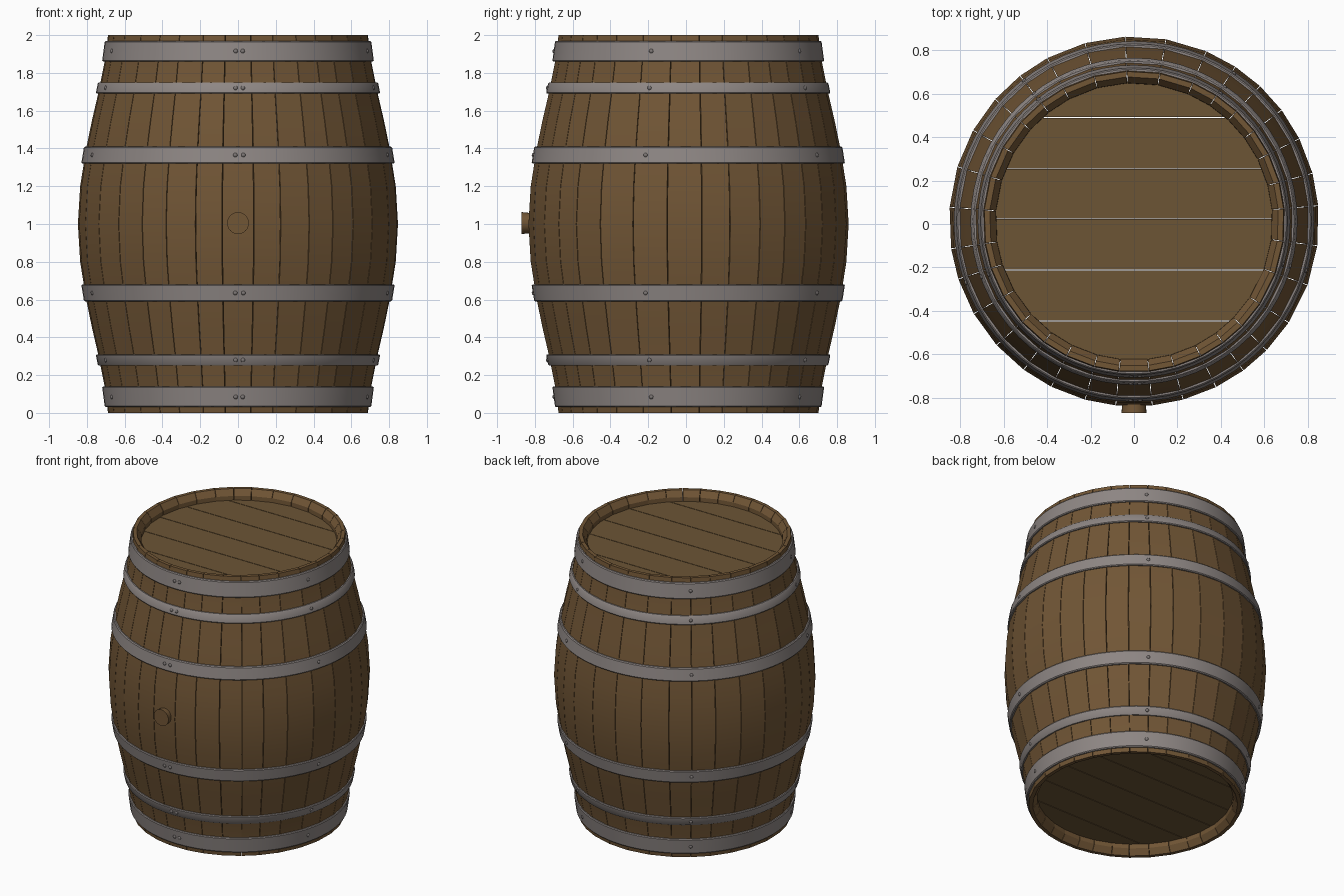
import bpy, bmesh, math, random
from mathutils import Matrix, Vector

if "Cube" in bpy.data.objects:
    bpy.data.objects.remove(bpy.data.objects["Cube"])

random.seed(4)
CY = 0.012  # barrel axis sits slightly back to balance the bung


def material(name, rgb):
    m = bpy.data.materials.new(name)
    m.diffuse_color = (*rgb, 1)
    m.use_nodes = True
    m.node_tree.nodes["Principled BSDF"].inputs["Base Color"].default_value = m.diffuse_color
    return m


WOOD = material("stave wood", (0.165, 0.092, 0.036))
HEAD = material("head wood", (0.15, 0.09, 0.036))
IRON = material("hoop iron", (0.27, 0.24, 0.23))
RIVET = material("rivet iron", (0.2, 0.18, 0.175))

# Bulging outline: (height, radius), symmetric about z = 1
HALF = [(0, .69), (.15, .71), (.3, .74), (.45, .775), (.6, .806), (.8, .838), (1, .85)]
OUT = HALF + [(2 - z, r) for z, r in HALF[-2::-1]]


def radius(z):
    for (z0, r0), (z1, r1) in zip(OUT, OUT[1:]):
        if z <= z1:
            return r0 + (r1 - r0) * (z - z0) / (z1 - z0)
    return OUT[-1][1]


def finish(bm, name, mat, smooth=None):
    bmesh.ops.recalc_face_normals(bm, faces=bm.faces)
    me = bpy.data.meshes.new(name)
    bm.to_mesh(me)
    bm.free()
    me.materials.append(mat)
    ob = bpy.data.objects.new(name, me)
    bpy.context.collection.objects.link(ob)
    ob.location.y = CY
    if smooth:
        bpy.ops.object.select_all(action='DESELECT')
        ob.select_set(True)
        bpy.context.view_layer.objects.active = ob
        bpy.ops.object.shade_smooth_by_angle(angle=math.radians(smooth))
    return ob


def sweep(bm, profile, angles, closed):
    """Sweep a closed (z, r) profile around the axis."""
    rings = [[bm.verts.new((r * math.cos(a), r * math.sin(a), z)) for z, r in profile]
             for a in angles]
    n = len(profile)
    pairs = list(zip(rings, rings[1:]))
    if closed:
        pairs.append((rings[-1], rings[0]))
    for A, B in pairs:
        for i in range(n):
            j = (i + 1) % n
            bm.faces.new((A[i], A[j], B[j], B[i]))
    if not closed:
        bm.faces.new(rings[0])
        bm.faces.new(rings[-1])


# Staves of slightly varied width, chamfered inside at both ends
stave_profile = OUT + [(2, .665), (1.96, .637), (1.9, .635), (1.4, .76), (1, .79),
                       (.6, .76), (.1, .635), (.04, .637), (0, .665)]
N = 32
widths = [random.uniform(.82, 1.18) for _ in range(N)]
widths[0] = 1.0
scale = 2 * math.pi / sum(widths)
bm = bmesh.new()
a = -math.pi / 2 - widths[0] * scale / 2
for w in widths:
    b = a + w * scale
    sweep(bm, stave_profile, [a + .002, b - .002], False)
    a = b
finish(bm, "staves", WOOD, 9)


# Round heads made of straight planks
def head(name, z0, z1):
    R = .645
    edges = [-R, -.458, -.223, .012, .242, .477, R]
    bm = bmesh.new()
    for y0, y1 in zip(edges, edges[1:]):
        y0, y1 = y0 + .002, y1 - .002
        ys = [y0 + (y1 - y0) * i / 10 for i in range(11)]
        half = [math.sqrt(R * R - y * y) for y in ys]
        outline = list(zip(half, ys)) + [(-x, y) for x, y in zip(half[::-1], ys[::-1])]
        face = bm.faces.new([bm.verts.new((x, y, z0)) for x, y in outline])
        ext = bmesh.ops.extrude_face_region(bm, geom=[face], use_keep_orig=True)
        for v in ext["geom"]:
            if isinstance(v, bmesh.types.BMVert):
                v.co.z = z1
    finish(bm, name, HEAD)


head("top_head", 1.89, 1.93)
head("bottom_head", .07, .11)

# Iron hoops, following the bulge, each with rivets
HOOPS = {"end": (.03, .14), "quarter": (.25, .31), "bilge": (.59, .68)}
rivet_bm = bmesh.new()
for kind, (lo, hi) in HOOPS.items():
    for side, z0, z1 in (("lower", lo, hi), ("upper", 2 - hi, 2 - lo)):
        b = .006
        outer = [(z0, radius(z0) + .006), (z0 + b, radius(z0 + b) + .011),
                 (z1 - b, radius(z1 - b) + .011), (z1, radius(z1) + .006)]
        profile = outer + [(z1, radius(z1) - .018), (z0, radius(z0) - .018)]
        bm = bmesh.new()
        sweep(bm, profile, [2 * math.pi * i / 64 for i in range(64)], True)
        finish(bm, f"{side}_{kind}_hoop", IRON, 35)
        # five evenly spaced rivets plus one beside the front seam
        zm = (z0 + z1) / 2
        for deg in [-91] + [-88 + 72 * i for i in range(5)]:
            t = math.radians(deg)
            r = radius(zm) + .009
            m = Matrix.Translation((r * math.cos(t), r * math.sin(t), zm)) \
                @ Matrix.Scale(.7, 4, Vector((math.cos(t), math.sin(t), 0)))
            bmesh.ops.create_uvsphere(rivet_bm, u_segments=10, v_segments=6,
                                      radius=.012, matrix=m)
finish(rivet_bm, "rivets", RIVET, 60)

# Tapered bung in the front stave
bm = bmesh.new()
bmesh.ops.create_cone(bm, cap_ends=True, segments=24, radius1=.05, radius2=.058, depth=.08,
                      matrix=Matrix.Translation((0, -.842, 1.005))
                      @ Matrix.Rotation(math.pi / 2, 4, 'X'))
finish(bm, "bung", WOOD, 35)
